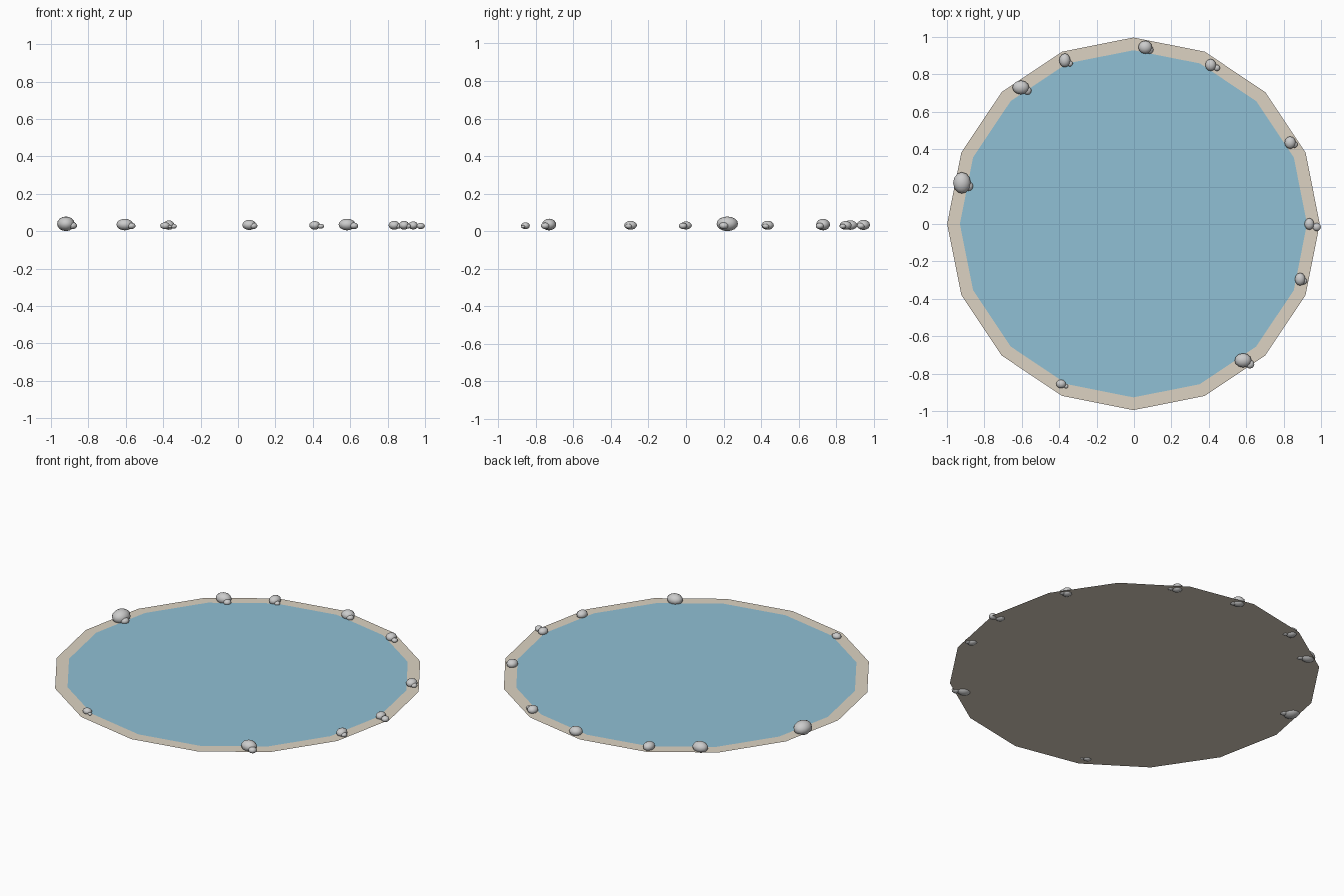
import bpy

GROUND = 0.02  # height of the bank surface


def material(name, color):
    m = bpy.data.materials.new(name)
    m.diffuse_color = color
    return m


def disc(name, radius, z, mat):
    bpy.ops.mesh.primitive_circle_add(vertices=16, radius=radius, fill_type='NGON',
                                      location=(-0.003, 0.001, z))
    o = bpy.context.object
    o.name = name
    o.data.materials.append(mat)
    return o


def stone(name, x, y, rx, ry):
    # flattened pebble, partly sunk into the bank
    rz = 0.375 * (rx + ry)
    bpy.ops.mesh.primitive_uv_sphere_add(segments=12, ring_count=8, radius=1,
                                         location=(x, y, GROUND + rz * 0.5))
    o = bpy.context.object
    o.name = name
    o.scale = (rx, ry, rz)
    bpy.ops.object.transform_apply(location=False, rotation=False, scale=True)
    bpy.ops.object.shade_smooth()


# Sandy bank and the water sheet lying just above it
disc("sandy_bank", 0.996, GROUND, material("sand", (0.72, 0.65, 0.54, 1)))
disc("water", 0.928, GROUND + 0.002, material("water", (0.28, 0.53, 0.66, 1)))

# Stone pairs around the rim: big x, y, rx, ry, then small x, y, radius
pairs = [
    (-0.92, 0.22, 0.047, 0.057, -0.885, 0.202, 0.025),
    (-0.605, 0.73, 0.045, 0.037, -0.57, 0.713, 0.022),
    (-0.37, 0.875, 0.030, 0.037, -0.343, 0.858, 0.016),
    (0.06, 0.945, 0.037, 0.035, 0.082, 0.932, 0.022),
    (0.41, 0.85, 0.029, 0.032, 0.443, 0.835, 0.017),
    (0.835, 0.435, 0.030, 0.033, 0.857, 0.425, 0.018),
    (0.937, 0.0, 0.026, 0.031, 0.977, -0.016, 0.022),
    (0.888, -0.295, 0.028, 0.034, 0.908, -0.305, 0.018),
    (0.583, -0.729, 0.045, 0.038, 0.62, -0.75, 0.023),
    (-0.39, -0.855, 0.026, 0.023, -0.363, -0.868, 0.011),
]
for i, (x, y, rx, ry, sx, sy, r) in enumerate(pairs, 1):
    stone(f"stone_{i}", x, y, rx, ry)
    stone(f"pebble_{i}", sx, sy, r, r)
